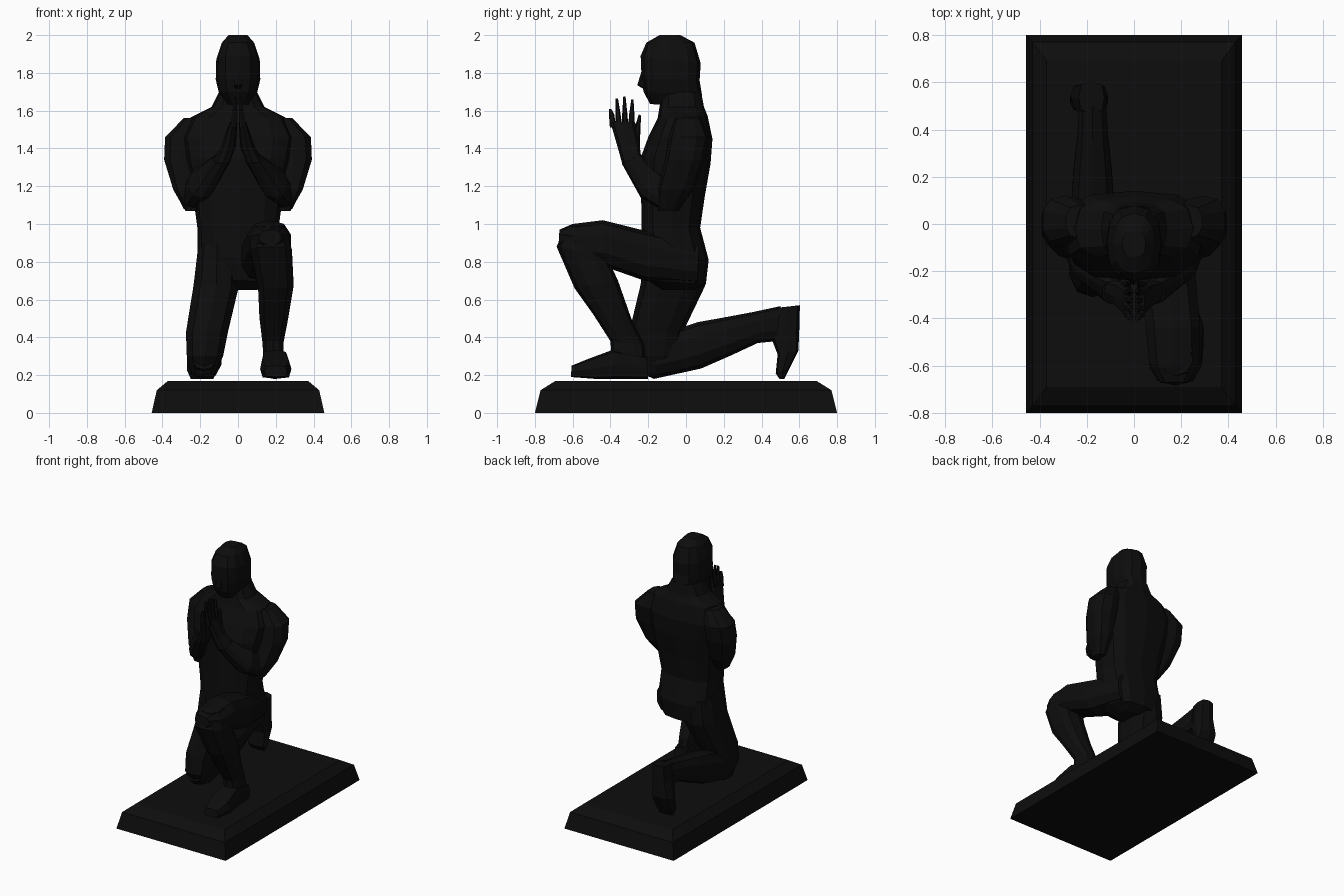
import bpy, bmesh, math

stone = bpy.data.materials.new("black_stone")
stone.diffuse_color = (0.004, 0.004, 0.004, 1)


def finish(name, bm):
    bmesh.ops.recalc_face_normals(bm, faces=bm.faces)
    me = bpy.data.meshes.new(name)
    bm.to_mesh(me)
    bm.free()
    me.materials.append(stone)
    ob = bpy.data.objects.new(name, me)
    bpy.context.collection.objects.link(ob)
    return ob


def skin(name, loops):
    """Join point loops into a closed faceted body."""
    bm = bmesh.new()
    rings = [[bm.verts.new(p) for p in loop] for loop in loops]
    n = len(rings[0])
    for a, b in zip(rings, rings[1:]):
        for i in range(n):
            j = (i + 1) % n
            bm.faces.new((a[i], a[j], b[j], b[i]))
    bm.faces.new(rings[0])
    bm.faces.new(rings[-1])
    return finish(name, bm)


def loft(name, rows, n=10, power=0.8, side=1):
    """Each row: two side-view edge points (y1, z1), (y2, z2), centre x, half width."""
    loops = []
    for y1, z1, y2, z2, cx, hw in rows:
        loop = []
        for i in range(n):
            a = 2 * math.pi * i / n
            c, s = math.cos(a), math.sin(a)
            c = math.copysign(abs(c) ** power, c)
            s = math.copysign(abs(s) ** power, s)
            loop.append((side * (cx + hw * s),
                         (y1 + y2) / 2 + c * (y1 - y2) / 2,
                         (z1 + z2) / 2 + c * (z1 - z2) / 2))
        loops.append(loop)
    return skin(name, loops)


# Plinth with bevelled shoulders
skin("plinth", [[(-x, -y, z), (x, -y, z), (x, y, z), (-x, y, z)]
                for x, y, z in ((.457, .8, 0), (.43, .77, .12), (.37, .69, .17))])

# Head with hair falling to the back
loft("head", [(-.14, 2.0, -.03, 2.0, 0, .05), (-.21, 1.96, .045, 1.96, 0, .085),
              (-.24, 1.89, .078, 1.85, 0, .115), (-.235, 1.77, .072, 1.76, 0, .118),
              (-.225, 1.70, .085, 1.68, 0, .10), (-.19, 1.635, .09, 1.62, 0, .06)], 12)
loft("nose", [(-.235, 1.81, -.20, 1.81, 0, .01), (-.258, 1.735, -.20, 1.735, 0, .025),
              (-.225, 1.715, -.20, 1.715, 0, .015)], 6)

# Torso from neck to hips
loft("torso", [(-.13, 1.70, .08, 1.70, 0, .10), (-.14, 1.62, .095, 1.62, 0, .14),
               (-.15, 1.56, .115, 1.57, 0, .25), (-.20, 1.46, .14, 1.45, 0, .30),
               (-.24, 1.35, .13, 1.32, 0, .28), (-.238, 1.18, .10, 1.15, 0, .24),
               (-.235, .98, .075, .98, 0, .215), (-.23, .82, .12, .81, 0, .215),
               (-.20, .70, .105, .68, 0, .18), (-.12, .65, .04, .65, 0, .10)], 12, .7)

# Arms folded in prayer, mirrored
for side, tag in ((1, "right"), (-1, "left")):
    loft("upper_arm_" + tag, [(-.06, 1.56, .08, 1.56, .23, .06), (-.09, 1.46, .12, 1.46, .29, .10),
                              (-.11, 1.34, .10, 1.34, .295, .10), (-.15, 1.18, .04, 1.18, .27, .075),
                              (-.15, 1.07, -.04, 1.07, .245, .035)], side=side)
    loft("forearm_" + tag, [(-.12, 1.07, -.05, 1.20, .255, .05), (-.24, 1.14, -.17, 1.30, .19, .07),
                            (-.34, 1.32, -.24, 1.37, .085, .05)], side=side)
    loft("palm_" + tag, [(-.335, 1.31, -.24, 1.37, .085, .045), (-.36, 1.40, -.245, 1.42, .05, .038),
                         (-.40, 1.54, -.27, 1.54, .024, .02)], 8, side=side)
    # fingers: base y, tip y, tip z
    for k, (by, ty, tz) in enumerate(((-.386, -.402, 1.61), (-.354, -.366, 1.665),
                                      (-.322, -.326, 1.675), (-.290, -.284, 1.66))):
        loft(f"finger_{k}_{tag}", [(by - .017, 1.51, by + .017, 1.51, .024, .018),
                                   ((by + ty) / 2 - .014, 1.58, (by + ty) / 2 + .014, 1.58, .018, .014),
                                   (ty - .006, tz, ty + .006, tz, .012, .008)], 6, side=side)
    loft("thumb_" + tag, [(-.30, 1.42, -.245, 1.39, .045, .022), (-.275, 1.50, -.242, 1.48, .028, .018),
                          (-.250, 1.58, -.238, 1.575, .02, .008)], 6, side=side)

# Raised leg: thigh, shin, foot
loft("raised_thigh", [(.06, .68, .07, .90, .11, .09), (-.22, .70, -.22, .965, .14, .125),
                      (-.42, .77, -.44, 1.02, .165, .12), (-.57, .79, -.60, 1.0, .17, .11),
                      (-.675, .89, -.67, .97, .17, .06)])
loft("raised_shin", [(-.64, .985, -.45, .99, .18, .07), (-.685, .88, -.42, .83, .175, .115),
                     (-.59, .66, -.36, .70, .2, .098), (-.49, .52, -.29, .50, .19, .08),
                     (-.40, .38, -.22, .36, .185, .057), (-.39, .24, -.21, .24, .19, .057)])
loft("front_foot", [(-.20, .18, -.21, .30, .19, .055), (-.36, .18, -.385, .335, .195, .07),
                    (-.48, .18, -.52, .285, .2, .083), (-.61, .19, -.605, .25, .2, .06)], 8, .5)

# Kneeling leg: thigh, shin, foot
loft("kneeling_thigh", [(-.22, .90, .10, .84, -.11, .105), (-.24, .68, .10, .67, -.115, .125),
                        (-.30, .43, -.02, .42, -.165, .115), (-.31, .30, -.03, .30, -.175, .10),
                        (-.25, .20, -.10, .20, -.185, .06)])
loft("kneeling_shin", [(-.28, .23, -.26, .36, -.18, .06), (-.17, .18, -.12, .42, -.18, .095),
                       (.08, .235, .06, .48, -.175, .095), (.24, .305, .20, .505, -.175, .085),
                       (.38, .37, .36, .535, -.175, .068), (.48, .38, .50, .565, -.175, .06)])
loft("rear_foot", [(.47, .555, .603, .57, -.18, .055), (.45, .40, .60, .45, -.18, .06),
                   (.485, .31, .595, .33, -.19, .08), (.475, .21, .55, .24, -.19, .08),
                   (.495, .18, .52, .18, -.19, .06)], 8, .6)
